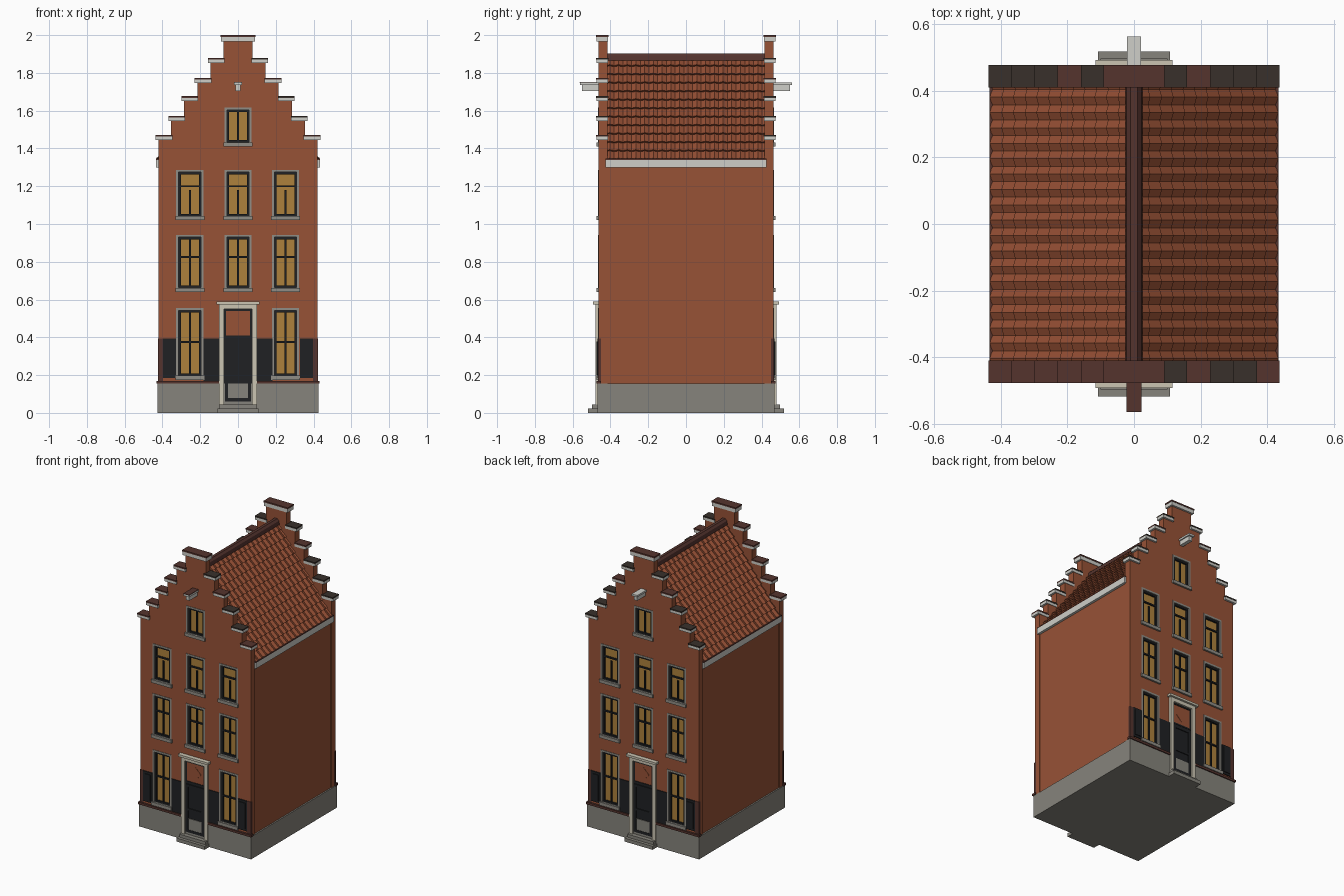
import bpy, bmesh, math
from mathutils import Matrix

cube = bpy.data.objects.get("Cube")
if cube:
    bpy.data.objects.remove(cube, do_unlink=True)


def material(name, r, g, b):
    m = bpy.data.materials.new(name)
    m.use_nodes = True
    m.diffuse_color = (r, g, b, 1)
    node = next(n for n in m.node_tree.nodes if n.type == 'BSDF_PRINCIPLED')
    node.inputs["Base Color"].default_value = (r, g, b, 1)
    node.inputs["Roughness"].default_value = 0.8
    return m


BRICK = material("brick", .31, .085, .037)
TILE = material("roof tile", .30, .078, .034)
STONE = material("stone grey", .24, .23, .2)
WHITE = material("white trim", .62, .62, .58)
FRAME = material("window frame grey", .28, .27, .24)
GLASS = material("lit glass", .42, .22, .045)
BLACK = material("black paint", .014, .015, .017)
BROWN = material("red brown tile", .09, .034, .027)
DARK = material("dark brown tile", .04, .03, .024)
CREAM = material("cream door frame", .6, .56, .45)


def finish(name, bm, mats):
    bmesh.ops.recalc_face_normals(bm, faces=bm.faces)
    me = bpy.data.meshes.new(name)
    bm.to_mesh(me)
    bm.free()
    for m in mats:
        me.materials.append(m)
    ob = bpy.data.objects.new(name, me)
    bpy.context.collection.objects.link(ob)
    return ob


# Each box is (x0, x1, d0, d1, z0, z1); d is the distance outward from the centre
def boxes(name, items, mat, side=-1):
    bm = bmesh.new()
    for x0, x1, d0, d1, z0, z1 in items:
        vs = bmesh.ops.create_cube(bm, size=1)["verts"]
        for v in vs:
            v.co.x = -side * (x1 if v.co.x > 0 else x0)
            v.co.y = side * (d1 if v.co.y > 0 else d0)
            v.co.z = z1 if v.co.z > 0 else z0
    return finish(name, bm, [mat])


def ring(x0, x1, z0, z1, t, d0, d1):
    return [(x0, x0 + t, d0, d1, z0, z1), (x1 - t, x1, d0, d1, z0, z1),
            (x0 + t, x1 - t, d0, d1, z1 - t, z1), (x0 + t, x1 - t, d0, d1, z0, z0 + t)]


def prism(name, profile, d0, d1, mat, side):
    bm = bmesh.new()
    f = bm.faces.new([bm.verts.new((-side * x, side * d0, z)) for x, z in profile])
    g = bmesh.ops.extrude_face_region(bm, geom=[f])["geom"]
    bmesh.ops.translate(bm, vec=(0, side * (d1 - d0), 0),
                        verts=[v for v in g if isinstance(v, bmesh.types.BMVert)])
    return finish(name, bm, [mat])


WALL = 0.462
STEPS = [(.422, 1.445), (.355, 1.545), (.285, 1.65), (.215, 1.747), (.145, 1.852), (.078, 1.965)]
# Windows: centre x, bottom, top, crossbar height, mullion top
WINDOWS = [(x, a, b, c, m) for a, b, c, m, xs in (
    (.185, .555, .375, .555, (-.255, .252)),
    (.65, .943, .825, .943, (-.255, 0, .252)),
    (1.03, 1.287, 1.2, 1.2, (-.255, 0, .252)),
    (1.42, 1.617, None, 1.617, (0,))) for x in xs]
HW = .072


def build_facade(side):
    tag = "front" if side < 0 else "back"
    half = []
    low = .15
    for x, z in STEPS:
        half += [(x, low), (x, z)]
        low = z
    wall = prism(tag + "_gable_wall", half + [(-x, z) for x, z in reversed(half)],
                 .415, WALL, BRICK, side)

    # Openings cut into the gable wall
    holes = [(x - HW, x + HW, .442, .5, a, b) for x, a, b, _, _ in WINDOWS]
    holes.append((-.08, .08, .442, .5, .1, .56))
    cutter = boxes(tag + "_cutter", holes, BRICK, side)
    cutter.hide_render = True
    mod = wall.modifiers.new("openings", 'BOOLEAN')
    mod.operation, mod.solver, mod.object = 'DIFFERENCE', 'EXACT', cutter
    bpy.context.view_layer.objects.active = wall
    bpy.ops.object.modifier_apply(modifier=mod.name)
    bpy.data.objects.remove(cutter, do_unlink=True)

    # Windows
    glass, outer, sash, sills = [], [], [], []
    for x, a, b, c, m in WINDOWS:
        l, r = x - HW, x + HW
        glass.append((l, r, .43, .445, a, b))
        outer += ring(l, r, a, b, .013, .44, WALL + .003)
        sash += ring(l + .013, r - .013, a + .013, b - .013, .011, .44, .457)
        sash.append((x - .005, x + .005, .44, .453, a + .02, m - .02))
        if c:
            sash.append((l + .02, r - .02, .44, .454, c - .005, c + .005))
        sills.append((l - .005, r + .005, .45, .474, a - .01, a + .012))
    boxes(tag + "_window_glass", glass, GLASS, side)
    boxes(tag + "_window_frames", outer, FRAME, side)
    boxes(tag + "_window_sashes", sash, BLACK, side)
    boxes(tag + "_window_sills", sills, FRAME, side)

    # Stepped copings with tiled tops
    slabs, tiles = [], {0: [], 1: []}
    for i, (x, z) in enumerate(STEPS[:-1]):
        for s in (-1, 1):
            x0, x1 = sorted((s * (x + .014), s * (x - .074)))
            slabs.append((x0, x1, .412, .475, z, z + .018))
            dark = (s > 0 and i in (1, 2, 4)) if side < 0 else i != 3
            tiles[dark].append((x0, x1, .41, .477, z + .018, z + .027))
    slabs.append((-.09, .09, .412, .475, 1.965, 1.99))
    tiles[0].append((-.092, .092, .41, .477, 1.99, 2.0))
    boxes(tag + "_coping_slabs", slabs, WHITE, side)
    boxes(tag + "_coping_red_tiles", tiles[0], BROWN, side)
    if tiles[1]:
        boxes(tag + "_coping_dark_tiles", tiles[1], DARK, side)

    # Hoist beam
    boxes(tag + "_hoist_beam", [(-.021, .021, .44, .562, 1.735, 1.748),
                                (-.013, .013, .44, .55, 1.705, 1.735)], WHITE, side)
    if side < 0:
        boxes("hoist_beam_cover", [(-.022, .022, .46, .564, 1.748, 1.752)], BROWN, side)

    # Door, surround, transom and steps
    boxes(tag + "_door_surround", [(-.1, -.074, .44, .478, .045, .575),
                                   (.074, .1, .44, .478, .045, .575),
                                   (-.074, .074, .44, .478, .55, .575),
                                   (-.115, .115, .44, .492, .575, .59)], CREAM, side)
    boxes(tag + "_door", [(-.075, .075, .44, .464, .045, .4)]
          + ring(-.07, .07, .06, .39, .018, .46, .47)
          + [(-.052, .052, .46, .47, .21, .225)], BLACK, side)
    boxes(tag + "_transom_glass", [(-.075, .075, .44, .455, .4, .55)], GLASS, side)
    boxes(tag + "_transom_frame", ring(-.074, .074, .4, .55, .01, .45, .466), BLACK, side)
    for part, rad, d, mat in (("diamond_frame", .056, .461, BLACK), ("diamond", .043, .464, BRICK)):
        prism(f"{tag}_transom_{part}", [(rad, .475), (0, .475 + rad), (-rad, .475), (0, .475 - rad)],
              .45, d, mat, side)
    boxes(tag + "_transom_bars", [(-.07, .07, .45, .46, .471, .479),
                                  (-.004, .004, .45, .46, .405, .545)], BLACK, side)
    boxes(tag + "_door_steps", [(-.108, .108, .44, .518, 0, .024),
                                (-.1, .1, .44, .497, .024, .045)], STONE, side)

    # Painted lower wall and outer shutters
    plates, shutters, ends = [], [], []
    for s in (-1, 1):
        def span(a, b, d, z0, z1):
            return (*sorted((s * a, s * b)), .45, d, z0, z1)
        plates.append(span(.1, .182, WALL + .005, .17, .393))
        shutters.append(span(.328, .396, .469, .185, .393))
        shutters.append(span(.338, .386, .474, .2, .378))
        ends.append(span(.396, .424, WALL + .003, .17, .393))
        ends.append(span(.1, .432, .475, .155, .17))
    boxes(tag + "_painted_wall", plates, BLACK, side)
    boxes(tag + "_shutters", shutters, BLACK, side)
    boxes(tag + "_wall_ends_and_ledge", ends, BROWN, side)


for side in (-1, 1):
    build_facade(side)

# Main body, plinth and loft under the roof
boxes("house_body", [(-.417, .417, -.42, .42, .15, 1.33)], BRICK)
boxes("plinth", [(-.427, .427, -.468, .468, 0, .155)], STONE)
prism("loft", [(-.41, 1.33), (.41, 1.33), (0, 1.865)], -.416, .416, TILE, -1)


# Wavy overlapping roof tiles
def roof_slope(name, s):
    bm = bmesh.new()
    rows, cols, per = 12, 18, 4
    for r in range(rows):
        lines = []
        for t, lift in ((r, 0), (r, .014), (r + 1.05, .002)):
            f = t / rows
            line = []
            for c in range(cols * per + 1):
                wave = .004 * math.sin(math.tau * c / per)
                h = lift + (wave if lift else 0)
                line.append(bm.verts.new((s * (.418 * (1 - f) + .79 * h),
                                          -.415 + .83 * c / (cols * per),
                                          1.338 + .54 * f + .61 * h)))
            lines.append(line)
        for a, b in zip(lines, lines[1:]):
            for i in range(cols * per):
                bm.faces.new((a[i], a[i + 1], b[i + 1], b[i]))
    ob = finish(name, bm, [TILE])
    if sum(p.normal.z for p in ob.data.polygons) < 0:
        ob.data.flip_normals()


for s, label in ((-1, "right"), (1, "left")):
    roof_slope(label + "_roof_tiles", s)
    x0, x1 = sorted((s * .405, s * .434))
    boxes(label + "_gutter", [(x0, x1, -.425, .425, 1.3, 1.34)], WHITE)
    boxes(label + "_gutter_top", [(x0, x1, -.425, .425, 1.34, 1.346)], BROWN)

# Ridge
prism("ridge_cap", [(-.026, 1.865), (.026, 1.865), (.022, 1.89), (.01, 1.903),
                    (-.01, 1.903), (-.022, 1.89)], -.416, .416, BROWN, -1)
